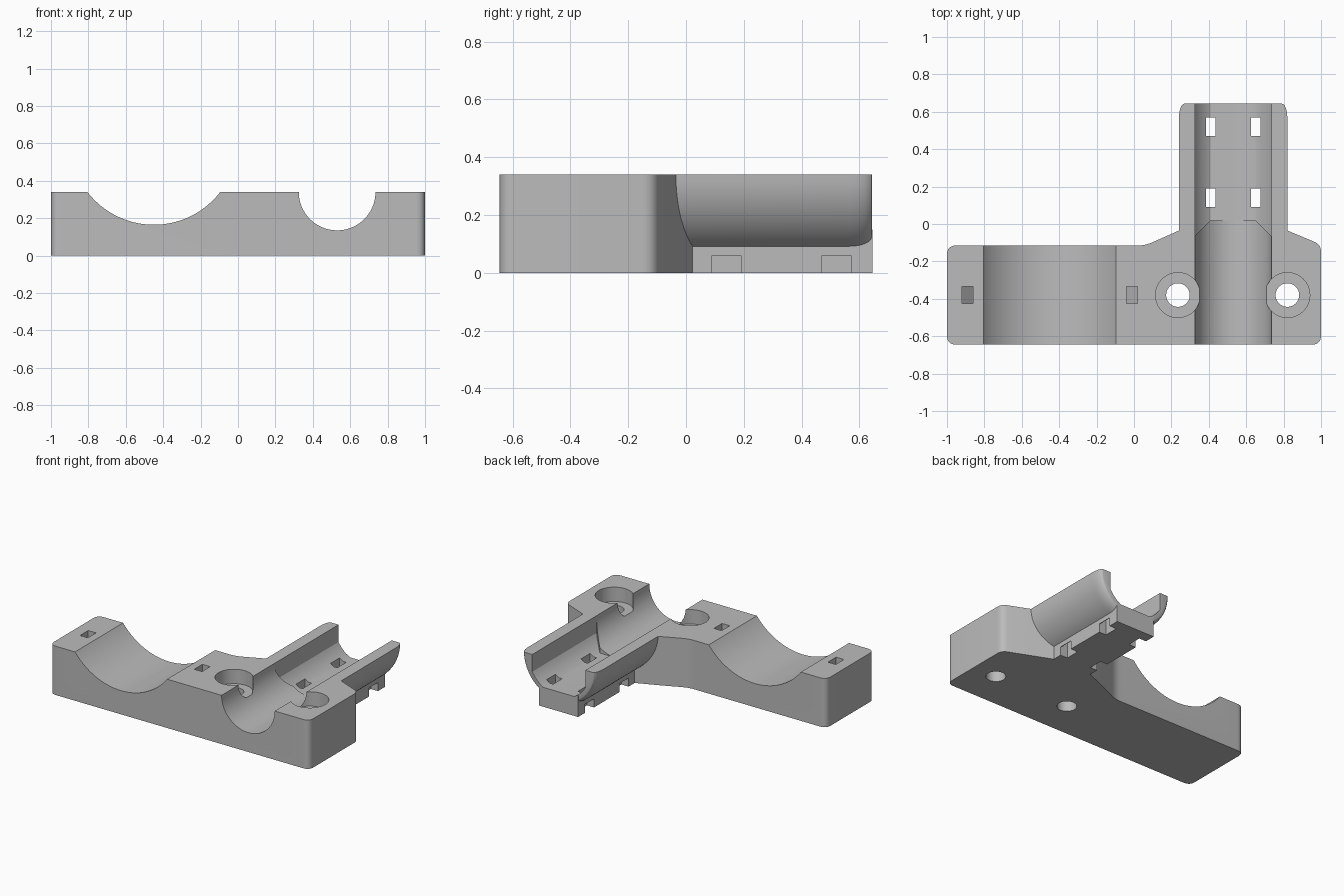
import bpy, bmesh, math

cube = bpy.data.objects.get("Cube")
if cube:
    bpy.data.objects.remove(cube, do_unlink=True)

TOP, BACK = 0.34, 0.645
TUBE_X = 0.53

mat = bpy.data.materials.new("light_grey_plastic")
mat.use_nodes = True
grey = (0.5, 0.5, 0.5, 1)
mat.diffuse_color = grey
mat.node_tree.nodes["Principled BSDF"].inputs["Base Color"].default_value = grey


def loft(name, rings):
    """Closed solid through equal-sized rings of points."""
    bm = bmesh.new()
    loops = [[bm.verts.new(p) for p in ring] for ring in rings]
    n = len(loops[0])
    for a, b in zip(loops, loops[1:]):
        for i in range(n):
            j = (i + 1) % n
            bm.faces.new((a[i], a[j], b[j], b[i]))
    bm.faces.new(loops[0])
    bm.faces.new(loops[-1])
    bmesh.ops.recalc_face_normals(bm, faces=bm.faces)
    mesh = bpy.data.meshes.new(name)
    bm.to_mesh(mesh)
    bm.free()
    mesh.materials.append(mat)
    ob = bpy.data.objects.new(name, mesh)
    bpy.context.collection.objects.link(ob)
    return ob


def prism_z(name, pts, z0, z1):
    return loft(name, [[(x, y, z) for x, y in pts] for z in (z0, z1)])


def prism_y(name, pts, y0, y1):
    return loft(name, [[(x, y, z) for x, z in pts] for y in (y0, y1)])


def box(name, x0, x1, y0, y1, z0, z1):
    return prism_z(name, [(x0, y0), (x1, y0), (x1, y1), (x0, y1)], z0, z1)


def circle(cx, cy, r, n=64):
    return [(cx + r * math.cos(2 * math.pi * i / n),
             cy + r * math.sin(2 * math.pi * i / n)) for i in range(n)]


def rounded(corners, steps=8):
    """Outline from (x, y, radius) corners, radius 0 staying sharp."""
    out = []
    for i, (x, y, r) in enumerate(corners):
        if not r:
            out.append((x, y))
            continue
        ends = []
        for k in (i - 1, (i + 1) % len(corners)):
            dx, dy = corners[k][0] - x, corners[k][1] - y
            d = math.hypot(dx, dy)
            ends.append((x + dx / d * r, y + dy / d * r))
        (ax, ay), (bx, by) = ends
        for s in range(steps + 1):
            t = s / steps
            w = ((1 - t) ** 2, 2 * t * (1 - t), t * t)
            out.append((w[0] * ax + w[1] * x + w[2] * bx,
                        w[0] * ay + w[1] * y + w[2] * by))
    return out


def combine(target, tool, operation):
    mod = target.modifiers.new(operation, 'BOOLEAN')
    mod.operation, mod.solver, mod.object = operation, 'EXACT', tool
    bpy.context.view_layer.objects.active = target
    bpy.ops.object.modifier_apply(modifier=mod.name)
    bpy.data.objects.remove(tool, do_unlink=True)


# Main clamp body, with its shoulder sloping in under the tube
body = prism_z("clamp_body", rounded([
    (-1, -BACK, .05), (1, -BACK, .05), (1, -.11, .04), (.82, -.035, 0),
    (.68, .023, 0), (.38, .023, 0), (.24, -.035, 0), (.06, -.115, .04),
    (-1, -.115, .05)]), 0, TOP + .05)

# Half tube with a rounded rear lip
sections = [(-.1, .29), (.565, .29)]
for i in range(1, 7):
    a = math.pi / 2 * i / 6
    sections.append((.565 + .078 * math.sin(a), .262 + .028 * math.cos(a)))
tube = loft("half_tube", [[(x, y, z) for x, z in circle(TUBE_X, TOP, r, 80)]
                          for y, r in sections])
combine(tube, box("trim", -2, 2, -2, 2, TOP + .05, 2), 'DIFFERENCE')
combine(body, tube, 'UNION')

# Foot rib below the tube
combine(body, box("foot_rib", .38, .68, -.1, BACK, 0, .15), 'UNION')

# Wide saddle and round bore
combine(body, prism_y("saddle", circle(-.45, .6125, .4475, 128), -1, 1), 'DIFFERENCE')
combine(body, prism_y("bore", circle(TUBE_X, TOP, .205, 80), -1, 1), 'DIFFERENCE')

# Flat-floored clearance in the rear of the bore
half = [(.205, TOP + .1)]
for i in range(9):
    a = math.acos(.205 / .2375) + (math.acos(.12 / .2375) - math.acos(.205 / .2375)) * i / 8
    half.append((.2375 * math.cos(a), TOP - .2375 * math.sin(a)))
profile = [(TUBE_X + x, z) for x, z in half]
profile += [(TUBE_X - x, z) for x, z in reversed(half)]
clearance = prism_y("clearance", profile, -.3, 1)
plan = [(.74, -.07), (.65, .02), (.41, .02), (.32, -.07), (.32, .9), (.74, .9)]
combine(clearance, prism_z("clearance_plan", plan, 0, 1), 'INTERSECT')
combine(body, clearance, 'DIFFERENCE')

# Tie slots, two pairs, notching the foot rib
for y in (.14, .52):
    for side in (-1, 1):
        x0, x1 = sorted((TUBE_X + side * .095, TUBE_X + side * .146))
        combine(body, box("tie_slot", x0, x1, y - .05, y + .05, -.1, TOP), 'DIFFERENCE')
        x0, x1 = sorted((TUBE_X + side * .095, TUBE_X + side * .2))
        combine(body, box("tie_notch", x0, x1, y - .05, y + .05, -.1, .06), 'DIFFERENCE')

# Counterbored screw holes
for x in (.235, .82):
    combine(body, prism_z("screw_hole", circle(x, -.38, .063, 48), -1, 1), 'DIFFERENCE')
    combine(body, prism_z("counterbore", circle(x, -.38, .12), .24, 1), 'DIFFERENCE')

# Blind wedge pockets either side of the saddle
for x, side in ((-.89, 1), (-.01, -1)):
    pts = [(x - side * .03, 1), (x + side * .03, 1),
           (x + side * .03, TOP - .1), (x - side * .03, TOP - .04)]
    combine(body, prism_y("pocket", pts, -.425, -.335), 'DIFFERENCE')

# Flat mating face
combine(body, box("top_trim", -2, 2, -2, 2, TOP, 2), 'DIFFERENCE')

bpy.ops.object.select_all(action='DESELECT')
body.select_set(True)
bpy.context.view_layer.objects.active = body
bpy.ops.object.shade_smooth_by_angle(angle=math.radians(25))
